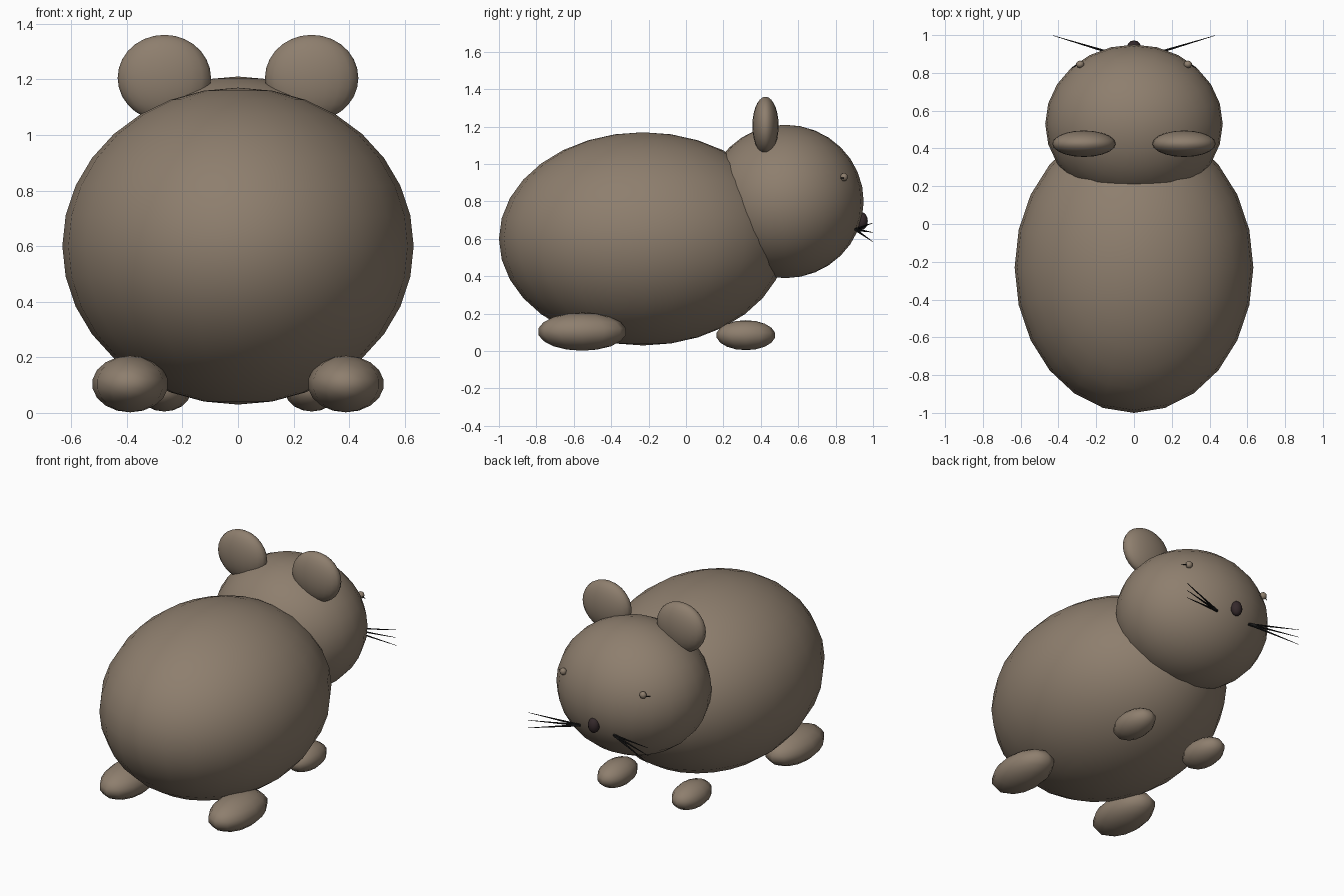
import bpy
from mathutils import Vector

cube = bpy.data.objects.get("Cube")
if cube:
    bpy.data.objects.remove(cube, do_unlink=True)


def make_material(name, rgb):
    mat = bpy.data.materials.new(name)
    mat.use_nodes = True
    color = (*rgb, 1.0)
    mat.diffuse_color = color
    bsdf = next(n for n in mat.node_tree.nodes if n.type == "BSDF_PRINCIPLED")
    bsdf.inputs["Base Color"].default_value = color
    bsdf.inputs["Roughness"].default_value = 0.8
    return mat


fur = make_material("brown fur", (0.27, 0.21, 0.155))
nose_dark = make_material("dark nose", (0.035, 0.022, 0.024))
black = make_material("black", (0.01, 0.01, 0.01))


def ellipsoid(name, center, radii, mat, segments=24, rings=16):
    """Smooth ellipsoid with its poles along z."""
    bpy.ops.mesh.primitive_uv_sphere_add(
        segments=segments, ring_count=rings, radius=1, location=center)
    obj = bpy.context.object
    obj.name = name
    obj.scale = radii
    bpy.ops.object.transform_apply(location=False, rotation=False, scale=True)
    bpy.ops.object.shade_smooth()
    obj.data.materials.append(mat)
    return obj


def hair(name, start, end, radius, mat):
    """Thin cone tapering from start to end."""
    start, end = Vector(start), Vector(end)
    axis = end - start
    bpy.ops.mesh.primitive_cone_add(
        vertices=6, radius1=radius, radius2=radius * 0.15,
        depth=axis.length, location=(start + end) / 2,
        rotation=axis.to_track_quat("Z", "Y").to_euler())
    obj = bpy.context.object
    obj.name = name
    obj.data.materials.append(mat)
    return obj


# Body, head and nose
ellipsoid("body", (0, -0.23, 0.6), (0.632, 0.77, 0.57), fur)
ellipsoid("head", (0, 0.53, 0.8), (0.47, 0.42, 0.41), fur)
ellipsoid("nose", (0, 0.94, 0.695), (0.036, 0.032, 0.047), nose_dark, 12, 8)

# Paired parts
for side, s in (("left", 1), ("right", -1)):
    ellipsoid(f"{side}_ear", (s * 0.265, 0.425, 1.205),
              (0.168, 0.07, 0.155), fur, 20, 14)
    ellipsoid(f"{side}_hind_foot", (s * 0.388, -0.555, 0.104),
              (0.137, 0.238, 0.102), fur, 12, 9)
    ellipsoid(f"{side}_front_foot", (s * 0.265, 0.32, 0.085),
              (0.098, 0.158, 0.08), fur, 12, 9)

    # Small eye with one short lash
    ellipsoid(f"{side}_eye", (s * 0.285, 0.845, 0.93),
              (0.022, 0.02, 0.022), fur, 10, 8)
    hair(f"{side}_lash", (s * 0.29, 0.85, 0.925),
         (s * 0.33, 0.825, 0.925), 0.006, black)

    # Whiskers fanning out from beside the nose
    for i, tip_z in enumerate((0.585, 0.635, 0.685)):
        hair(f"{side}_whisker_{i + 1}", (s * 0.12, 0.905, 0.65),
             (s * 0.43, 0.998, tip_z), 0.008, black)
